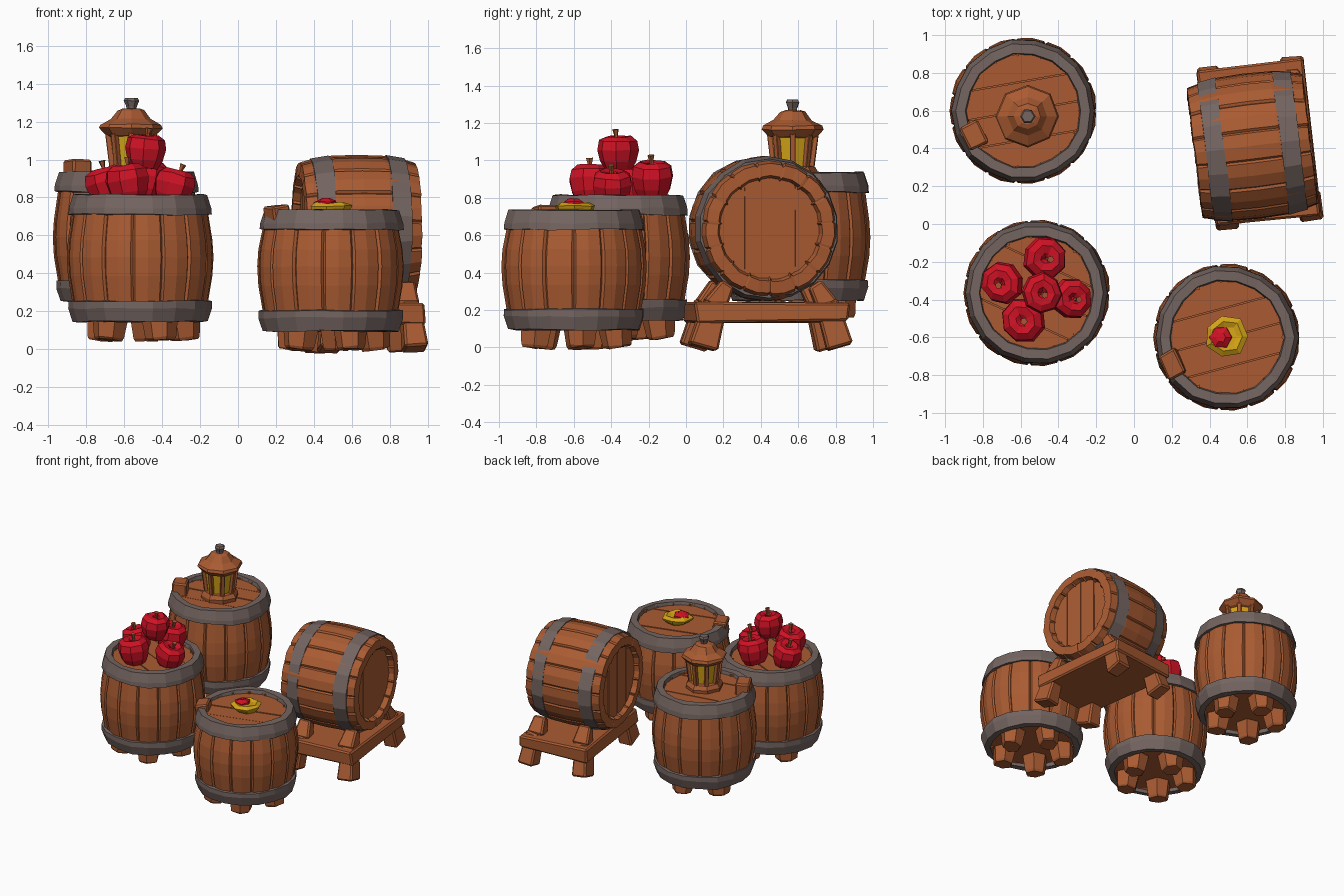
import bpy, bmesh, math, random
from mathutils import Matrix, Vector

if "Cube" in bpy.data.objects:
    bpy.data.objects.remove(bpy.data.objects["Cube"])

random.seed(4)
TAU = math.tau


def material(name, rgb):
    m = bpy.data.materials.new(name)
    m.diffuse_color = (*rgb, 1)
    m.use_nodes = True
    m.node_tree.nodes["Principled BSDF"].inputs["Base Color"].default_value = m.diffuse_color
    return m


WOOD = material("brown wood", (0.40, 0.105, 0.032))
IRON = material("grey iron", (0.175, 0.130, 0.118))
RED = material("apple red", (0.62, 0.006, 0.018))
GOLD = material("warm gold", (0.66, 0.37, 0.008))


def finish(bm, name, mat, M):
    bmesh.ops.recalc_face_normals(bm, faces=bm.faces)
    me = bpy.data.meshes.new(name)
    bm.to_mesh(me)
    bm.free()
    me.materials.append(mat)
    ob = bpy.data.objects.new(name, me)
    ob.matrix_world = M
    bpy.context.collection.objects.link(ob)
    return ob


def lathe(name, profile, mat, M, n=16, jitter=0.0, loop=False, groove=0.0, turn=0.0):
    """Spin (radius, z) points; groove > 0 splits the surface into n staves."""
    bm = bmesh.new()
    spokes = []
    for i in range(n):
        k = random.uniform(-jitter, jitter)
        if groove:
            spokes += [(i, -groove), (i + 0.07, k), (i + 0.5, k + 0.004), (i + 0.93, k)]
        else:
            spokes.append((i, k))
    rings = []
    for r, z in profile:
        ring = []
        for a, off in spokes:
            a = TAU * a / n + turn
            rr = max(r + off, 0.001)
            ring.append(bm.verts.new((rr * math.cos(a), rr * math.sin(a),
                                      z + random.uniform(-jitter, jitter))))
        rings.append(ring)
    pairs = list(zip(rings, rings[1:]))
    if loop:
        pairs.append((rings[-1], rings[0]))
    else:
        bm.faces.new(rings[0])
        bm.faces.new(rings[-1])
    s = len(spokes)
    for lo, hi in pairs:
        for i in range(s):
            bm.faces.new((lo[i], lo[(i + 1) % s], hi[(i + 1) % s], hi[i]))
    return finish(bm, name, mat, M)


def block(name, size, mat, M, taper=1.0, jitter=0.006):
    """Chunky hand-cut box, narrower at the top when taper < 1."""
    bm = bmesh.new()
    bmesh.ops.create_cube(bm, size=1)
    for v in bm.verts:
        t = taper if v.co.z > 0 else 1
        v.co = Vector((v.co.x * size[0] * t, v.co.y * size[1] * t, v.co.z * size[2]))
        v.co += Vector([random.uniform(-jitter, jitter) for _ in range(3)])
    bmesh.ops.bevel(bm, geom=bm.edges[:], offset=min(size) * 0.1, segments=1, affect='EDGES')
    return finish(bm, name, mat, M)


T = lambda x, y, z: Matrix.Translation((x, y, z))
R = lambda deg, axis: Matrix.Rotation(math.radians(deg), 4, axis)


def lid(name, M, z, r):
    """Planked lid, planks run along local x."""
    w = 2 * r / 4
    for i in range(4):
        y0, y1 = -r + i * w + 0.003, -r + (i + 1) * w - 0.003
        ys = [y0 + (y1 - y0) * k / 4 for k in range(5)]
        half = [math.sqrt(max(r * r - y * y, 0.0004)) for y in ys]
        outline = [(h, y) for h, y in zip(half, ys)] + [(-h, y) for h, y in zip(half[::-1], ys[::-1])]
        dz = random.uniform(-0.004, 0.004)
        bm = bmesh.new()
        lo = [bm.verts.new((x, y, z - 0.03)) for x, y in outline]
        hi = [bm.verts.new((x, y, z + dz)) for x, y in outline]
        bm.faces.new(lo)
        bm.faces.new(hi)
        for k in range(10):
            j = (k + 1) % 10
            bm.faces.new((lo[k], lo[j], hi[j], hi[k]))
        finish(bm, name + "_plank", WOOD, M)


def upright_barrel(name, x, y, zb, h, plank_turn):
    M = T(x, y, zb)
    # staves, hollow at the top
    lathe(name + "_staves", [(0.30, 0.03), (0.335, 0.01), (0.358, 0.11), (0.38, 0.24), (0.386, 0.34),
          (0.38, 0.43), (0.358, h - 0.1), (0.34, h - 0.015), (0.30, h - 0.015), (0.30, h - 0.06)],
          WOOD, M, n=15, jitter=0.003, groove=0.012)
    # iron bands
    lathe(name + "_top_band", [(0.345, h - 0.108), (0.380, h - 0.105), (0.377, h - 0.07), (0.355, h),
          (0.305, h), (0.296, h - 0.04)], IRON, M, n=18, jitter=0.005, loop=True)
    lathe(name + "_bottom_band", [(0.31, 0.0), (0.355, 0.0), (0.378, 0.07), (0.377, 0.11), (0.345, 0.113),
          (0.31, 0.04)], IRON, M, n=18, jitter=0.005, loop=True)
    lid(name + "_lid", M @ R(plank_turn, 'Z'), h - 0.025, 0.305)
    # stubby feet
    for i in range(5):
        a = 225 + 72 * i
        lathe(name + "_foot", [(0.068, -0.098), (0.078, -0.085), (0.098, 0.05)], WOOD,
              M @ R(a, 'Z') @ T(0.225, 0, 0) @ R(-6, 'Y'), n=6, jitter=0.005)


upright_barrel("lantern_barrel", -0.585, 0.60, 0.25, 0.685, 10)
upright_barrel("apple_barrel", -0.515, -0.365, 0.145, 0.67, -25)
upright_barrel("front_barrel", 0.49, -0.60, 0.095, 0.64, 15)

# raised stave ends on two rims
block("lantern_barrel_raised_stave", (0.11, 0.13, 0.16), WOOD, T(-0.845, 0.47, 0.92) @ R(25, 'Z'))
block("front_barrel_raised_stave", (0.10, 0.14, 0.10), WOOD, T(0.205, -0.74, 0.71) @ R(25, 'Z') @ R(-8, 'Y'))

# lying barrel, axis along local x
RACK = T(0.635, 0.425, 0) @ R(7, 'Z')
D = RACK @ T(-0.01, -0.01, 0.635) @ R(90, 'Y')
half = [(0.385, 0.0), (0.38, 0.14), (0.365, 0.23), (0.345, 0.305), (0.28, 0.31), (0.265, 0.265)]
lathe("lying_barrel_staves", [(r, -z) for r, z in half[:0:-1]] + half, WOOD, D, n=15,
      jitter=0.003, groove=0.010)
for s in (-1, 1):
    lathe("lying_barrel_band", [(0.36, s * 0.15), (0.388, s * 0.15), (0.372, s * 0.25), (0.34, s * 0.25)],
          IRON, D, n=18, jitter=0.004, loop=True)
    lid("lying_barrel_lid", D @ (R(180, 'X') if s < 0 else Matrix()), 0.272, 0.272)

# rack under the lying barrel
block("rack_board", (0.56, 0.82, 0.115), WOOD, RACK @ T(0.03, 0, 0.19), jitter=0.012)
for sy in (-1, 1):
    for sx in (-1, 1):
        block("rack_leg", (0.12, 0.15, 0.25), WOOD,
              RACK @ T(0.03 + sx * 0.215, sy * 0.335, 0.118) @ R(sy * 16, 'X') @ R(-sx * 5, 'Y'), taper=0.85)
        block("rack_chock", (0.13, 0.12, 0.14), WOOD,
              RACK @ T(0.03 + sx * 0.19, sy * 0.27, 0.28) @ R(sy * 30, 'X'), taper=0.7)

# lantern
L = T(-0.562, 0.57, 0)
lathe("lantern_base", [(0.135, 0.89), (0.14, 0.935), (0.12, 0.965), (0.09, 0.97)], WOOD, L, n=8, jitter=0.003)
lathe("lantern_glass", [(0.095, 0.95), (0.118, 1.14)], GOLD, L, n=8)
for i in range(8):
    P = L @ R(45 * i, 'Z') @ T(0.112, 0, 1.045) @ R(7, 'Y')
    block("lantern_post", (0.028, 0.03, 0.20), WOOD, P, jitter=0.002)
lathe("lantern_roof", [(0.11, 1.12), (0.135, 1.13), (0.168, 1.165), (0.16, 1.185), (0.105, 1.215),
      (0.07, 1.26), (0.045, 1.268)], WOOD, L, n=8, jitter=0.004)
lathe("lantern_cap", [(0.025, 1.26), (0.027, 1.28), (0.04, 1.31), (0.032, 1.325)], IRON, L, n=6, jitter=0.002)

# apples with stems
APPLE = [(0.045, -0.085), (0.075, -0.09), (0.10, -0.045), (0.115, 0.02), (0.105, 0.07), (0.07, 0.092),
         (0.03, 0.085), (0.008, 0.065)]
for x, y, z, k, tilt in ((-0.49, -0.365, 1.04, 0.97, 4), (-0.475, -0.18, 0.895, 1.04, 8),
                         (-0.69, -0.31, 0.865, 1.0, -14), (-0.335, -0.395, 0.855, 0.97, 14),
                         (-0.58, -0.51, 0.875, 1.05, -8)):
    M = T(x, y, z) @ R(tilt, 'Y') @ R(random.uniform(0, 90), 'Z') @ Matrix.Scale(k, 4)
    lathe("apple", APPLE, RED, M, n=8, jitter=0.005)
    lathe("apple_stem", [(0.010, 0.06), (0.011, 0.10), (0.019, 0.132)], WOOD, M @ R(7, 'X'), n=5)

# gold dish with a red morsel
C = T(0.49, -0.595, 0.71)
lathe("gold_dish", [(0.075, 0.0), (0.108, 0.03), (0.115, 0.045), (0.085, 0.062), (0.055, 0.055)],
      GOLD, C, n=7, jitter=0.006)
lathe("red_morsel", [(0.06, 0.05), (0.058, 0.068), (0.025, 0.083)], RED, C @ T(-0.03, -0.005, 0), n=6, jitter=0.006)
